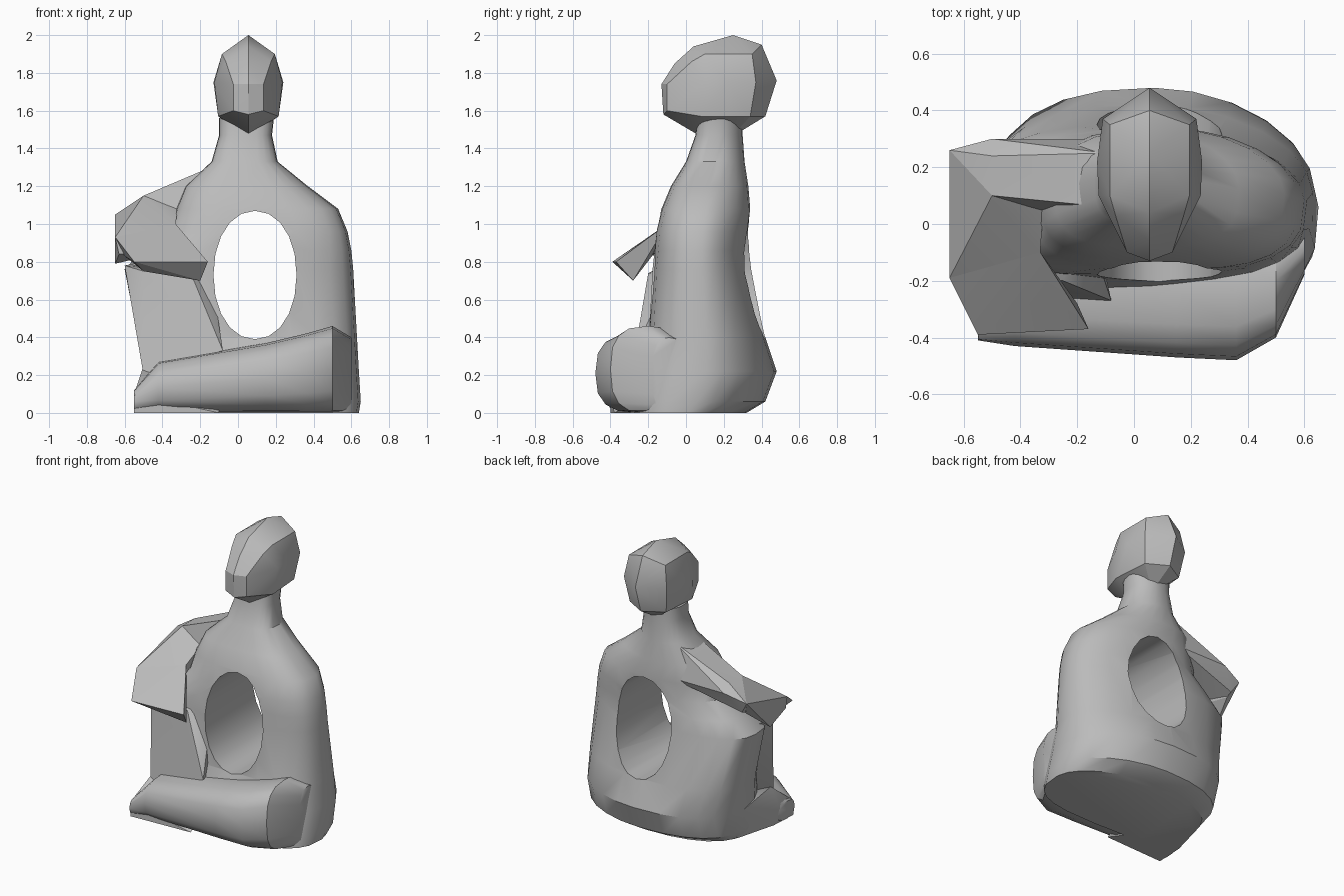
import bpy, bmesh, math

cube = bpy.data.objects.get("Cube")
if cube:
    bpy.data.objects.remove(cube, do_unlink=True)

stone = bpy.data.materials.new("grey stone")
stone.use_nodes = True
GREY = (0.5, 0.5, 0.5, 1)
stone.diffuse_color = GREY
stone.node_tree.nodes["Principled BSDF"].inputs["Base Color"].default_value = GREY


def finish(bm, name):
    bmesh.ops.recalc_face_normals(bm, faces=bm.faces)
    mesh = bpy.data.meshes.new(name)
    bm.to_mesh(mesh)
    bm.free()
    mesh.materials.append(stone)
    obj = bpy.data.objects.new(name, mesh)
    bpy.context.collection.objects.link(obj)
    return obj


def smooth(obj, degrees):
    bpy.ops.object.select_all(action="DESELECT")
    obj.select_set(True)
    bpy.context.view_layer.objects.active = obj
    bpy.ops.object.shade_smooth_by_angle(angle=math.radians(degrees))


def hull(name, points, degrees=30):
    """Angular block wrapped around a few corner points."""
    bm = bmesh.new()
    for point in points:
        bm.verts.new(point)
    result = bmesh.ops.convex_hull(bm, input=bm.verts)
    loose = {item for item in result["geom_interior"] + result["geom_unused"]
             if isinstance(item, bmesh.types.BMVert)}
    bmesh.ops.delete(bm, geom=list(loose), context="VERTS")
    smooth(finish(bm, name), degrees)


def rounded(value, power):
    return math.copysign(abs(value) ** (2 / power), value)


def between(low, high, factor):
    return (low + high + factor * (high - low)) / 2


def loft(name, sections, place, sides, powers):
    """Sections are (position, u min, u max, v min, v max); one power per quadrant."""
    bm = bmesh.new()
    rings = []
    for position, u_min, u_max, v_min, v_max in sections:
        ring = []
        for i in range(sides):
            angle = math.tau * i / sides
            power = powers[4 * i // sides]
            u = between(u_min, u_max, rounded(math.cos(angle), power))
            v = between(v_min, v_max, rounded(math.sin(angle), power))
            ring.append(bm.verts.new(place(position, u, v)))
        rings.append(ring)
    for lower, upper in zip(rings, rings[1:]):
        for i in range(sides):
            j = (i + 1) % sides
            bm.faces.new((lower[i], lower[j], upper[j], upper[i]))
    bm.faces.new(rings[0])
    bm.faces.new(rings[-1])
    return finish(bm, name)


def stacked_upward(position, u, v):
    return (u, v, position)


def stacked_sideways(position, u, v):
    return (position, u, v)


def stacked_backward(position, u, v):
    return (u, position, v)


# Torso and neck: horizontal sections, rounder at the back than the front
torso = loft("torso", [
    (0, -0.47, 0.64, -0.3, 0.32),
    (0.06, -0.5, 0.65, -0.3, 0.42),
    (0.22, -0.5, 0.64, -0.27, 0.48),
    (0.4, -0.53, 0.63, -0.2, 0.42),
    (0.76, -0.6, 0.61, -0.18, 0.35),
    (0.86, -0.5, 0.6, -0.17, 0.34),
    (0.96, -0.36, 0.58, -0.16, 0.34),
    (1.08, -0.33, 0.53, -0.13, 0.34),
    (1.2, -0.28, 0.37, -0.08, 0.33),
    (1.33, -0.14, 0.21, 0, 0.31),
    (1.47, -0.1, 0.18, 0.05, 0.3),
    (1.56, -0.1, 0.19, 0.06, 0.3)],
    stacked_upward, 24, (1.9, 2.4, 3.2, 3))

# Oval opening through the torso
cutter = loft("opening_cutter",
              [(depth, -0.13, 0.31, 0.39, 1.07) for depth in (-1, 1)],
              stacked_backward, 20, [2.1] * 4)
opening = torso.modifiers.new("opening", "BOOLEAN")
opening.operation = "DIFFERENCE"
opening.solver = "EXACT"
opening.object = cutter
bpy.context.view_layer.objects.active = torso
bpy.ops.object.modifier_apply(modifier=opening.name)
bpy.data.objects.remove(cutter, do_unlink=True)
smooth(torso, 35)

# Folded leg across the front
leg = loft("folded_leg", [
    (-0.55, -0.41, -0.24, 0, 0.12),
    (-0.42, -0.43, 0, 0, 0.27),
    (0.15, -0.47, 0, 0, 0.37),
    (0.36, -0.48, 0, 0, 0.42),
    (0.5, -0.4, 0, 0, 0.46),
    (0.6, -0.18, 0, 0, 0.4)],
    stacked_sideways, 16, [2.8] * 4)
smooth(leg, 35)

# Raised knee beside the opening, and the foot joining it to the base
hull("raised_knee", [
    (-0.6, -0.1, 0.78), (-0.5, -0.18, 0.75), (-0.25, -0.2, 0.74),
    (-0.13, -0.12, 0.66), (-0.16, 0.1, 0.76), (-0.5, 0.15, 0.8),
    (-0.5, -0.25, 0.2), (-0.08, -0.27, 0.33), (-0.2, 0.1, 0.2)], 40)
hull("folded_foot", [
    (-0.55, -0.4, 0), (-0.55, -0.4, 0.1), (-0.55, -0.25, 0.1),
    (-0.5, -0.22, 0.25), (-0.54, -0.2, 0), (-0.46, 0.1, 0),
    (-0.5, 0.1, 0.2), (-0.1, -0.38, 0), (-0.1, 0, 0.2)], 40)

# Arm: upper arm, elbow block and the hand resting on the knee
ridge = (-0.5, 0.1, 1.15)
elbow = (-0.65, 0.26, 1.05)
wrist = (-0.65, -0.19, 0.93)
inner_wrist = (-0.33, -0.1, 1)
hull("upper_arm", [
    ridge, elbow, (-0.1, 0.06, 1.32), (-0.1, 0.25, 1.32), (-0.1, 0, 1.05),
    (-0.1, 0.3, 1.1), (-0.5, 0.24, 1.15), (-0.5, 0.3, 1.1),
    (-0.6, 0.24, 0.97), (-0.6, 0.06, 0.9)])
hull("forearm", [
    ridge, elbow, wrist, inner_wrist, (-0.6, 0.2, 0.95), (-0.65, 0, 0.79),
    (-0.63, -0.2, 0.84), (-0.32, 0.05, 1.08), (-0.35, -0.1, 0.86)], 15)
hull("hand", [
    wrist, inner_wrist, (-0.6, -0.18, 0.83), (-0.55, -0.39, 0.8),
    (-0.5, -0.3, 0.75), (-0.16, -0.37, 0.8), (-0.2, -0.28, 0.7),
    (-0.3, -0.24, 0.9), (-0.54, -0.24, 0.9)], 15)

# Head: angular profile widened by mirrored cheek points
MIDDLE = 0.055
profile = [(-0.13, 1.74), (-0.12, 1.58), (0.05, 1.48), (0.24, 1.46),
           (0.42, 1.57), (0.48, 1.76), (0.4, 1.95), (0.25, 2),
           (0.04, 1.94), (-0.06, 1.85)]
cheeks = [(0.08, -0.1, 1.74), (0.08, -0.1, 1.6), (0.12, 0.03, 1.86),
          (0.14, 0.1, 1.9), (0.14, 0.35, 1.9), (0.18, 0.1, 1.75),
          (0.185, 0.22, 1.75), (0.165, 0.37, 1.75), (0.16, 0.08, 1.57),
          (0.14, 0.34, 1.57)]
hull("head", [(MIDDLE, y, z) for y, z in profile] +
     [(MIDDLE + side * x, y, z) for x, y, z in cheeks for side in (-1, 1)], 28)
